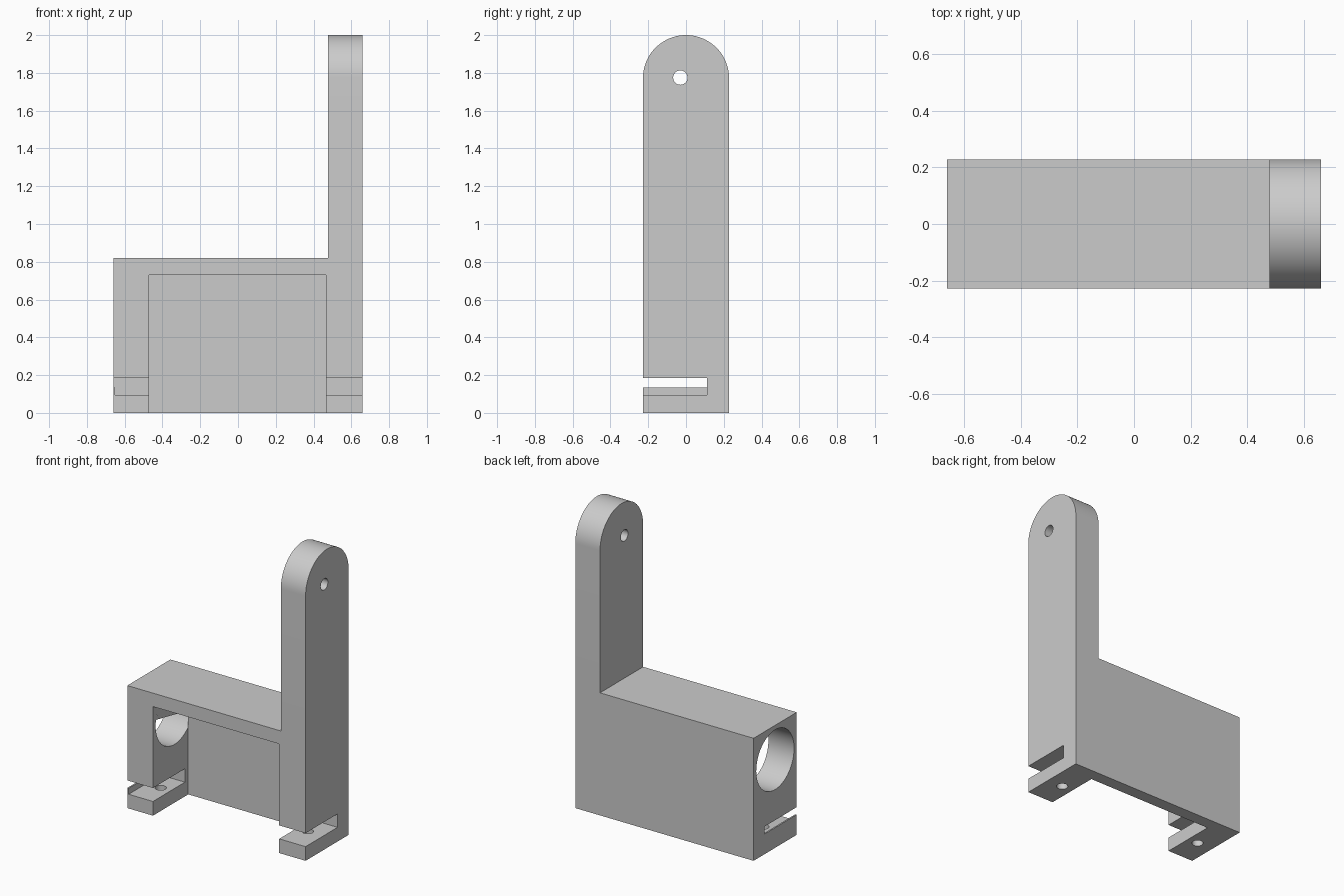
import bpy, bmesh, math
from mathutils import Matrix

cube = bpy.data.objects.get("Cube")
if cube:
    bpy.data.objects.remove(cube, do_unlink=True)

grey = bpy.data.materials.new("light_grey")
grey.use_nodes = True
colour = (0.6, 0.6, 0.6, 1)
grey.diffuse_color = colour
grey.node_tree.nodes["Principled BSDF"].inputs["Base Color"].default_value = colour


def add_object(name, bm):
    bmesh.ops.recalc_face_normals(bm, faces=bm.faces)
    mesh = bpy.data.meshes.new(name)
    bm.to_mesh(mesh)
    bm.free()
    mesh.materials.append(grey)
    obj = bpy.data.objects.new(name, mesh)
    bpy.context.collection.objects.link(obj)
    return obj


def box(name, x0, x1, y0, y1, z0, z1):
    bm = bmesh.new()
    bmesh.ops.create_cube(bm, size=1)
    bmesh.ops.scale(bm, vec=(x1 - x0, y1 - y0, z1 - z0), verts=bm.verts)
    bmesh.ops.translate(bm, vec=((x0 + x1) / 2, (y0 + y1) / 2, (z0 + z1) / 2), verts=bm.verts)
    return add_object(name, bm)


def cylinder(name, centre, radius, length, axis, sides=64):
    bm = bmesh.new()
    turn = Matrix.Rotation(math.pi / 2, 4, "Y") if axis == "X" else Matrix()
    bmesh.ops.create_cone(bm, cap_ends=True, segments=sides, radius1=radius, radius2=radius,
                          depth=length, matrix=Matrix.Translation(centre) @ turn)
    return add_object(name, bm)


def cut(target, cutter):
    cutter.hide_render = True
    mod = target.modifiers.new("cut", "BOOLEAN")
    mod.operation = "DIFFERENCE"
    mod.solver = "EXACT"
    mod.object = cutter
    bpy.context.view_layer.objects.active = target
    bpy.ops.object.modifier_apply(modifier=mod.name)
    bpy.data.objects.remove(cutter, do_unlink=True)


HALF, DEPTH, TOP = 0.66, 0.228, 0.82
LEG = 0.47      # inner face of both legs
ARM = 0.477     # inner face of the arm

# Bracket body: block hollowed from the front and below
body = box("bracket_body", -HALF, HALF, -DEPTH, DEPTH, 0, TOP)
cut(body, box("cavity_cutter", -LEG, LEG - 0.005, -0.5, 0.145, -0.2, 0.73))

# Slots above the feet, and screw holes through the feet
for side in (-1, 1):
    x0, x1 = sorted((side * 0.4, side * 0.8))
    cut(body, box("slot_cutter", x0, x1, -0.5, 0.11, 0.095, 0.185))
    cut(body, cylinder("screw_cutter", (side * 0.545, -0.04, 0.03), 0.035, 0.18, "Z", 32))

# Large round opening in the right leg
cut(body, cylinder("opening_cutter", (-0.62, 0, 0.59), 0.2, 0.3, "X"))

# Low lip on the outer edge of the right foot
lip = box("foot_lip", -HALF, -HALF + 0.01, -DEPTH, 0.11, 0.095, 0.135)

# Upright arm: round-topped profile extruded along x
bm = bmesh.new()
centre_z = 2 - DEPTH
profile = [(-DEPTH, TOP), (DEPTH, TOP)]
steps = 40
for i in range(steps + 1):
    a = math.pi * i / steps
    profile.append((DEPTH * math.cos(a), centre_z + DEPTH * math.sin(a)))
face = bm.faces.new([bm.verts.new((ARM, y, z)) for y, z in profile])
extruded = bmesh.ops.extrude_face_region(bm, geom=[face])["geom"]
bmesh.ops.translate(bm, vec=(HALF - ARM, 0, 0),
                    verts=[v for v in extruded if isinstance(v, bmesh.types.BMVert)])
arm = add_object("upright_arm", bm)
cut(arm, cylinder("pivot_cutter", (0.57, -0.03, 1.775), 0.038, 0.5, "X", 32))

# Smooth curves, sharp edges
bpy.ops.object.select_all(action="DESELECT")
for obj in (body, arm):
    obj.select_set(True)
bpy.context.view_layer.objects.active = body
bpy.ops.object.shade_smooth_by_angle(angle=math.radians(30))
